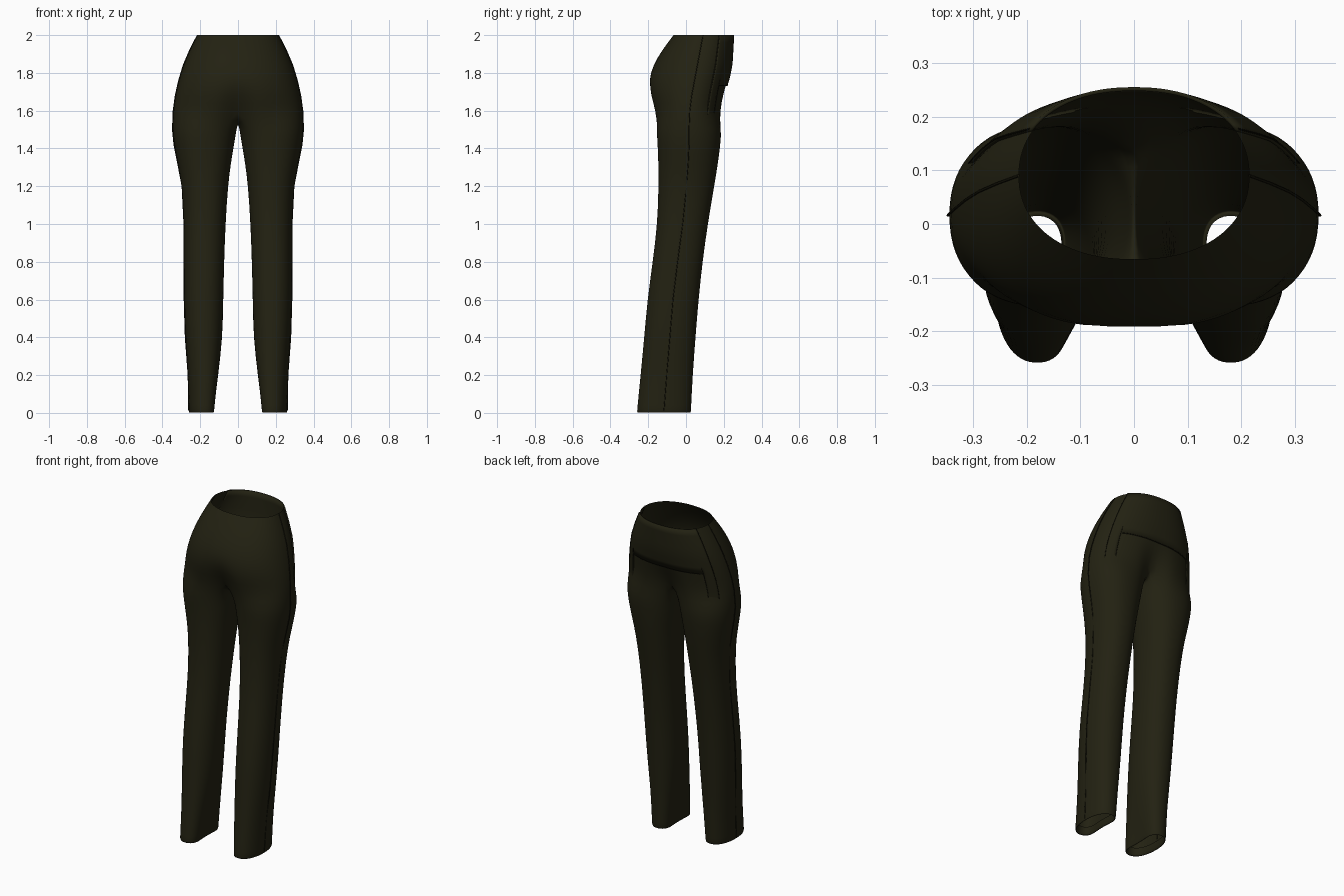
import bpy, bmesh
from math import sin, cos, pi, exp, radians, copysign

cube = bpy.data.objects.get("Cube")
if cube:
    bpy.data.objects.remove(cube, do_unlink=True)


def make_material(name, rgb):
    m = bpy.data.materials.new(name)
    m.use_nodes = True
    m.diffuse_color = (*rgb, 1)
    b = m.node_tree.nodes["Principled BSDF"]
    b.inputs["Base Color"].default_value = (*rgb, 1)
    b.inputs["Roughness"].default_value = 0.9
    return m


cloth = make_material("dark olive cloth", (0.0165, 0.0155, 0.006))
thread = make_material("dark seam thread", (0.008, 0.0075, 0.003))

OUT, ALL = 24, 32      # outer arc segments, full leg ring points

# Hip sections: height, half width, front y, widest y, back y
HIPS = [(2.0, .215, -.066, .09, .249), (1.92, .256, -.128, .075, .245),
        (1.84, .29, -.174, .06, .24), (1.76, .314, -.2, .045, .223),
        (1.68, .332, -.198, .03, .207), (1.6, .343, -.175, .02, .193),
        (1.5, .347, -.158, .015, .19)]

# Leg sections: height, inner x, outer x, front y, back y
LEGS = [(1.5, .008, .347, -.157, .189), (1.42, .02, .339, -.151, .183),
        (1.32, .038, .319, -.147, .17), (1.2, .053, .296, -.146, .15),
        (1.0, .066, .286, -.152, .116), (.8, .073, .286, -.177, .088),
        (.6, .078, .285, -.205, .067), (.4, .081, .279, -.222, .051),
        (.2, .09, .264, -.241, .036), (.012, .1, .261, -.26, .027),
        (-.003, .101, .26, -.26, .026), (.008, .111, .25, -.249, .016),
        (.05, .111, .25, -.246, .016)]


def power(v, p):
    return copysign(abs(v) ** p, v)


def hip_point(row, a, push=0):
    """Point on a hip section, a from -90 deg (front) to 90 deg (back)."""
    z, w, y0, yc, y1 = row
    x = (w + push) * power(cos(a), .9) if abs(a) < pi / 2 - .001 else 0
    s = power(sin(a), .92)
    y = yc + s * ((y1 + push - yc) if s > 0 else (yc - y0 + push))
    # soft hollow towards the crotch
    hollow = max(0, min(1, (1.74 - z) / .14)) * exp(-(x / .07) ** 2)
    return (x, y * (1 - .28 * hollow), z)


def hip_at(z, a, push=0):
    """Interpolated hip surface at any height."""
    for hi, lo in zip(HIPS, HIPS[1:]):
        if z >= lo[0]:
            break
    t = (hi[0] - z) / (hi[0] - lo[0])
    return hip_point([p + (q - p) * t for p, q in zip(hi, lo)], a, push)


def leg_point(row, k):
    z, xi, xo, y0, y1 = row
    edge = radians(140)
    if k <= OUT:
        a = -edge + 2 * edge * k / OUT
    else:
        a = edge + 2 * (pi - edge) * (k - OUT) / (ALL - OUT)
    x = (xi + xo) / 2 + (xo - xi) / 2 * power(cos(a), .9)
    y = (y0 + y1) / 2 + (y1 - y0) / 2 * power(sin(a), .9)
    # the hem is pinched on its inner side
    x += .03 * max(0, 1 - z / .4) * max(0, -cos(a)) ** 4
    return (x, y, z)


def finish(bm, name, mat, levels=1, thick=0):
    me = bpy.data.meshes.new(name)
    bm.to_mesh(me)
    bm.free()
    me.materials.append(mat)
    for p in me.polygons:
        p.use_smooth = True
    ob = bpy.data.objects.new(name, me)
    bpy.context.collection.objects.link(ob)
    mirror = ob.modifiers.new("mirror", 'MIRROR')
    mirror.merge_threshold = .0005
    if thick:
        s = ob.modifiers.new("thickness", 'SOLIDIFY')
        s.thickness, s.offset = thick, -1
    if levels:
        sub = ob.modifiers.new("smooth", 'SUBSURF')
        sub.levels = sub.render_levels = levels
    return ob


# Trousers: hips lofted into a leg, mirrored
bm = bmesh.new()
rings = []
for row in HIPS[:-1]:
    rings.append([bm.verts.new(hip_point(row, -pi / 2 + pi * k / OUT))
                  for k in range(OUT + 1)])

# crotch curve closes the last hip ring into a leg opening
front, back = rings[-1][0].co.copy(), rings[-1][OUT].co.copy()
for k in range(OUT + 1, ALL):
    t = (k - OUT) / (ALL - OUT)
    p = back.lerp(front, t)
    rings[-1].append(bm.verts.new((0, p.y, p.z - .065 * sin(pi * t ** 1.2))))
for row in LEGS:
    rings.append([bm.verts.new(leg_point(row, k)) for k in range(ALL)])

for up, lo in zip(rings, rings[1:]):
    closed = len(up) == ALL
    for k in range(ALL if closed else OUT):
        n = (k + 1) % ALL
        bm.faces.new((up[k], lo[k], lo[n], up[n]))
seam_path = [r[OUT // 2].co.copy() for r in rings[:-3]]
finish(bm, "trousers", cloth)

# Back yoke with a pocket strip reaching lower at each side
bm = bmesh.new()
COLS, ROWS = 16, 12
angles = [radians(30 + 60 * c / COLS) for c in range(COLS + 1)]
heights = [2 - .46 * r / ROWS for r in range(ROWS + 1)]
grid = [[bm.verts.new(hip_at(z, a, .006)) for a in angles] for z in heights]
for r in range(ROWS):
    for c in range(COLS):
        if heights[r + 1] > 1.73 or c < 4:
            bm.faces.new((grid[r][c], grid[r + 1][c],
                          grid[r + 1][c + 1], grid[r][c + 1]))
bmesh.ops.delete(bm, geom=[v for v in bm.verts if not v.link_faces],
                 context='VERTS')
finish(bm, "back_yoke", cloth, levels=0, thick=.007)


# Seams: fine raised threads
def seam(name, points, radius=.002):
    for side, sx in (("left", 1), ("right", -1)):
        cu = bpy.data.curves.new(name, 'CURVE')
        cu.dimensions = '3D'
        cu.bevel_depth, cu.bevel_resolution = radius, 1
        sp = cu.splines.new('POLY')
        sp.points.add(len(points) - 1)
        for q, p in zip(sp.points, points):
            q.co = (sx * p[0], p[1], p[2], 1)
        cu.materials.append(thread)
        ob = bpy.data.objects.new(f"{side}_{name}", cu)
        bpy.context.collection.objects.link(ob)


seam("side_seam", seam_path, .0025)
seam("pocket_front_seam", [hip_at(z, angles[0], .006) for z in heights], .0015)
seam("pocket_back_seam", [hip_at(z, angles[4], .006) for z in heights[6:]], .0015)
seam("pocket_base_seam", [hip_at(heights[-1], a, .006) for a in angles[:5]], .0015)
seam("yoke_seam", [hip_at(heights[7], a, .006) for a in angles[4:]], .0015)
